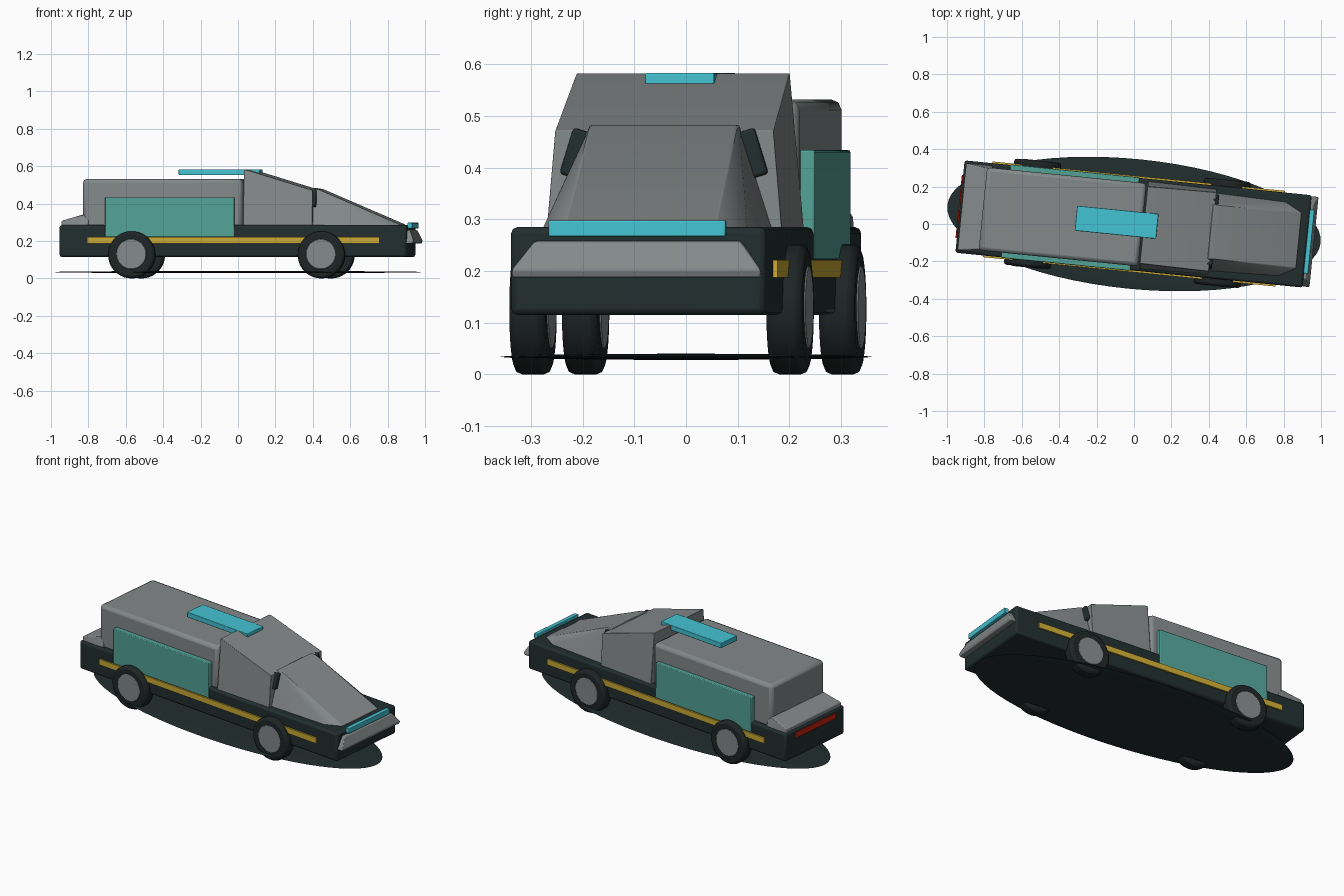
import bpy, bmesh, math
from mathutils import Matrix

if "Cube" in bpy.data.objects:
    bpy.data.objects.remove(bpy.data.objects["Cube"])

# The whole car is built along x, then yawed slightly
YAW = Matrix.Rotation(-0.1, 4, 'Z')


def material(name, rgb):
    m = bpy.data.materials.new(name)
    m.diffuse_color = (*rgb, 1)
    m.use_nodes = True
    m.node_tree.nodes["Principled BSDF"].inputs["Base Color"].default_value = m.diffuse_color
    return m


GREY = material("body_grey", (0.23, 0.25, 0.25))
DARK = material("dark_slate", (0.016, 0.027, 0.028))
BLACK = material("tyre_black", (0.013, 0.018, 0.018))
TEAL = material("panel_teal", (0.085, 0.36, 0.31))
CYAN = material("light_cyan", (0.06, 0.55, 0.66))
YELLOW = material("stripe_yellow", (0.60, 0.40, 0.035))
RED = material("tail_red", (0.60, 0.015, 0.005))


def finish(name, bm, mat, bevel=0, segments=2, smooth=True):
    bmesh.ops.recalc_face_normals(bm, faces=bm.faces)
    mesh = bpy.data.meshes.new(name)
    bm.to_mesh(mesh)
    bm.free()
    mesh.materials.append(mat)
    ob = bpy.data.objects.new(name, mesh)
    bpy.context.collection.objects.link(ob)
    ob.matrix_world = YAW
    if bevel:
        mod = ob.modifiers.new("bevel", 'BEVEL')
        mod.width, mod.segments, mod.limit_method = bevel, segments, 'ANGLE'
    if smooth:
        bpy.ops.object.select_all(action='DESELECT')
        ob.select_set(True)
        bpy.context.view_layer.objects.active = ob
        bpy.ops.object.shade_smooth_by_angle(angle=math.radians(35))
    return ob


def box(name, x, y, z, mat, bevel=0, tilt=0):
    """Box from ranges, optionally tilted about its own x axis."""
    size = [b - a for a, b in (x, y, z)]
    mid = [(a + b) / 2 for a, b in (x, y, z)]
    bm = bmesh.new()
    m = Matrix.Translation(mid) @ Matrix.Rotation(tilt, 4, 'X') @ Matrix.Diagonal((*size, 1))
    bmesh.ops.create_cube(bm, size=1, matrix=m)
    return finish(name, bm, mat, bevel)


def hull(name, points, mat, bevel=0):
    """Convex part from (x, half width, z) points mirrored across y."""
    bm = bmesh.new()
    for x, y, z in points:
        for s in (-1, 1):
            bm.verts.new((x, s * y, z))
    bmesh.ops.convex_hull(bm, input=bm.verts)
    bmesh.ops.dissolve_limit(bm, angle_limit=0.02, verts=bm.verts, edges=bm.edges)
    return finish(name, bm, mat, bevel)


def cylinder(name, x, y, z, radius, width, mat, bevel):
    bm = bmesh.new()
    m = Matrix.Translation((x, y, z)) @ Matrix.Rotation(math.pi / 2, 4, 'X')
    bmesh.ops.create_cone(bm, cap_ends=True, segments=40, radius1=radius,
                          radius2=radius, depth=width, matrix=m)
    return finish(name, bm, mat, bevel)


# Lower body
box("chassis", (-0.935, 0.93), (-0.248, 0.248), (0.115, 0.285), DARK, 0.012)

# Rear cargo box and sloping tail deck
box("cargo_box", (-0.812, 0.045), (-0.223, 0.223), (0.27, 0.532), GREY, 0.02)
hull("tail_deck", [(-0.925, 0.235, 0.275), (-0.925, 0.232, 0.308), (-0.80, 0.215, 0.345),
                   (-0.78, 0.215, 0.345), (-0.78, 0.235, 0.275)], GREY, 0.008)

# Cabin with raked roof
hull("cabin", [(0.052, 0.235, 0.275), (0.052, 0.207, 0.583), (0.075, 0.207, 0.578),
               (0.422, 0.212, 0.472), (0.422, 0.229, 0.275)], GREY, 0.01)

# Wedge hood with clipped front corners
hull("hood", [(0.41, 0.21, 0.28), (0.41, 0.145, 0.483), (0.445, 0.143, 0.477),
              (0.80, 0.20, 0.28), (0.885, 0.15, 0.28), (0.885, 0.148, 0.288)], GREY, 0.004)

# Nose bumper
hull("nose_bumper", [(0.91, 0.20, 0.26), (0.945, 0.20, 0.257), (0.968, 0.242, 0.202),
                     (0.962, 0.242, 0.187), (0.91, 0.242, 0.187)], GREY, 0.004)

# Light bars
box("front_light_bar", (0.927, 0.953), (-0.172, 0.172), (0.267, 0.298), CYAN, 0.003)
box("roof_light_bar", (-0.312, 0.125), (-0.067, 0.067), (0.552, 0.583), CYAN, 0.003)
box("tail_light", (-0.942, -0.93), (-0.17, 0.17), (0.235, 0.268), RED, 0.002)

# Parts repeated on both sides
for side, s in (("left", 1), ("right", -1)):
    box(f"{side}_side_panel", (-0.69, 0.005), sorted((s * 0.22, s * 0.251)),
        (0.222, 0.434), TEAL, 0.004)
    box(f"{side}_stripe", (-0.785, 0.785), sorted((s * 0.24, s * 0.257)),
        (0.187, 0.221), YELLOW)
    box(f"{side}_vent", (0.40, 0.438), sorted((s * 0.158, s * 0.19)),
        (0.382, 0.475), DARK, 0.006, tilt=s * 0.3)
    for end, x in (("front", 0.474), ("rear", -0.545)):
        cylinder(f"{end}_{side}_tyre", x, s * 0.25, 0.126, 0.126, 0.07, BLACK, 0.014)
        cylinder(f"{end}_{side}_hub", x, s * 0.25, 0.13, 0.08, 0.076, GREY, 0.003)

# Thin oval plate under the car
bm = bmesh.new()
bmesh.ops.create_uvsphere(bm, u_segments=64, v_segments=12, radius=1,
                          matrix=Matrix.Translation((0, 0, 0.034)) @ Matrix.Diagonal((1.003, 0.347, 0.006, 1)))
finish("ground_plate", bm, DARK)
